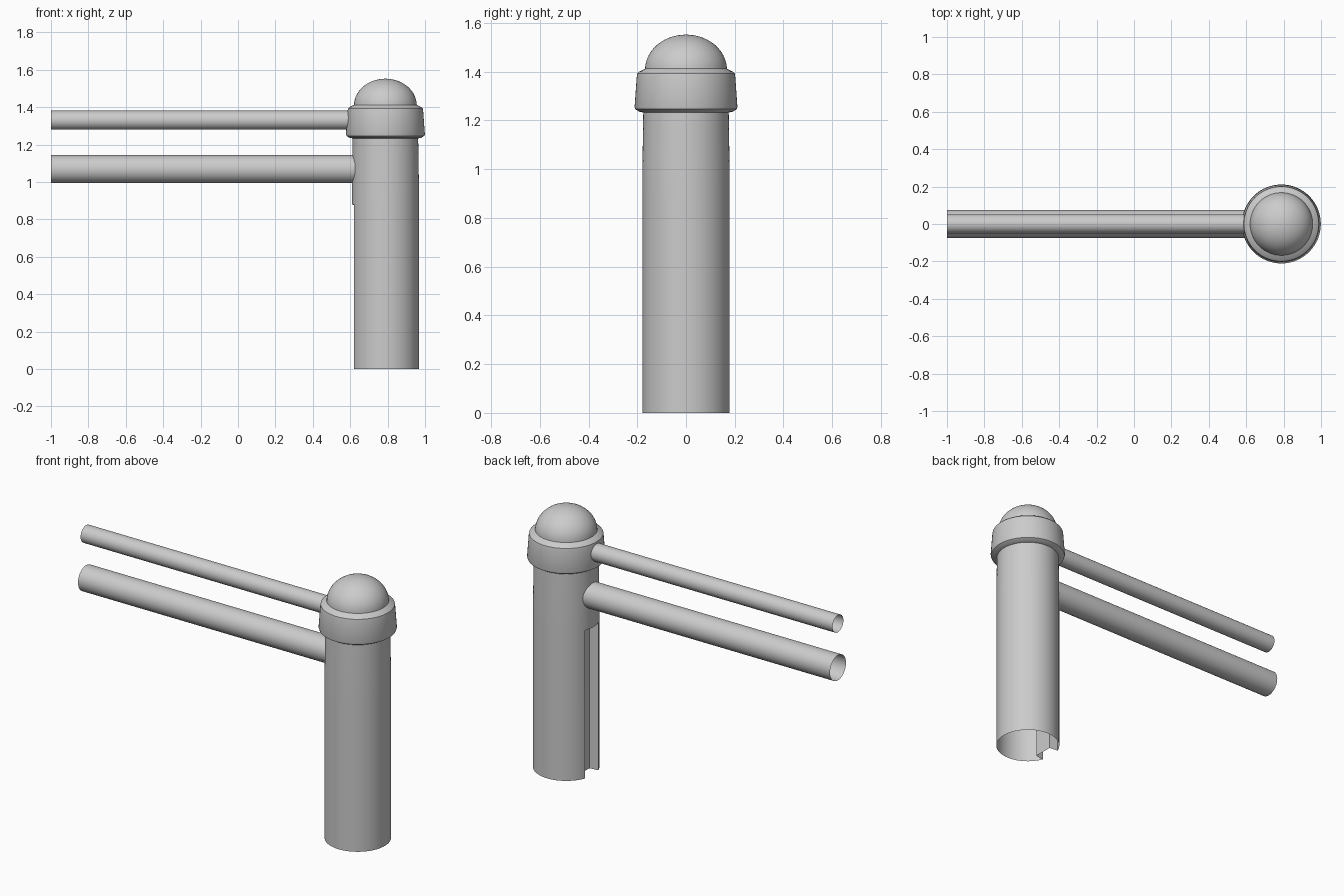
import bpy, bmesh
from math import sin, cos, pi, radians

cube = bpy.data.objects.get("Cube")
if cube:
    bpy.data.objects.remove(cube)

grey = bpy.data.materials.new("light grey")
grey.use_nodes = True
grey.diffuse_color = (0.6, 0.6, 0.6, 1)
grey.node_tree.nodes["Principled BSDF"].inputs["Base Color"].default_value = (0.6, 0.6, 0.6, 1)

POST_X = 0.788


def sheet(bm, rows):
    """Skin neighbouring rows of points with quads."""
    verts = [[bm.verts.new(p) for p in row] for row in rows]
    for a, b in zip(verts, verts[1:]):
        for i in range(len(a) - 1):
            bm.faces.new((a[i], a[i + 1], b[i + 1], b[i]))


def finish(name, bm):
    bmesh.ops.remove_doubles(bm, verts=bm.verts, dist=0.0001)
    bmesh.ops.dissolve_degenerate(bm, edges=bm.edges, dist=0.0001)
    bmesh.ops.recalc_face_normals(bm, faces=bm.faces)
    mesh = bpy.data.meshes.new(name)
    bm.to_mesh(mesh)
    bm.free()
    mesh.materials.append(grey)
    obj = bpy.data.objects.new(name, mesh)
    bpy.context.collection.objects.link(obj)
    bpy.ops.object.select_all(action="DESELECT")
    obj.select_set(True)
    bpy.context.view_layer.objects.active = obj
    bpy.ops.object.shade_smooth_by_angle(angle=radians(35))
    return obj


def arc(r, z, start, end, steps):
    """Horizontal arc around the post axis."""
    angles = [start + (end - start) * i / steps for i in range(steps + 1)]
    return [(POST_X + r * cos(a), r * sin(a), z) for a in angles]


# Post: open shell with a recessed channel on the rail side
R, TOP, SLOT_TOP, HALF = 0.179, 1.25, 0.88, radians(21)
levels = [(0, R), (SLOT_TOP, R), (1.0, R), (TOP, 0.175)]
bm = bmesh.new()
sheet(bm, [arc(r, z, HALF - pi, pi - HALF, 56) for z, r in levels])
sheet(bm, [arc(r, z, pi - HALF, pi + HALF, 8) for z, r in levels[1:]])

# Channel walls, floor and its sloping top
edge_x, edge_y = POST_X - R * cos(HALF), R * sin(HALF)
deep_x, deep_y = edge_x + 0.055, edge_y - 0.006
section = [(edge_x, edge_y), (deep_x, deep_y), (deep_x, -deep_y), (edge_x, -edge_y)]
drop = [0, 0.02, 0.02, 0]
sheet(bm, [[(x, y, 0) for x, y in section],
           [(x, y, SLOT_TOP - d) for (x, y), d in zip(section, drop)]])
lip = arc(R, SLOT_TOP, pi - HALF, pi + HALF, 8)
back = [(deep_x, deep_y * (1 - i / 4), SLOT_TOP - 0.02) for i in range(9)]
sheet(bm, [lip, back])
finish("post", bm)


# Turned parts: collar and dome
def lathe(name, profile):
    bm = bmesh.new()
    sheet(bm, [arc(r, z, -pi, pi, 64) for r, z in profile])
    return finish(name, bm)


lathe("collar", [(0.172, 1.232), (0.192, 1.236), (0.208, 1.246), (0.211, 1.256),
                 (0.202, 1.38), (0.2, 1.392), (0.192, 1.4), (0.164, 1.414)])
steps = 14
lathe("dome", [(0.168 * cos(i / steps * pi / 2), 1.408 + 0.144 * sin(i / steps * pi / 2))
               for i in range(steps + 1)])


# Rails: open-ended tubes running along x
def rail(name, r, z, end):
    bm = bmesh.new()
    ring = [2 * pi * i / 40 for i in range(41)]
    sheet(bm, [[(x, r * cos(a), z + r * sin(a)) for a in ring] for x in (-1, end)])
    return finish(name, bm)


rail("upper_rail", 0.051, 1.33, 0.61)
rail("lower_rail", 0.075, 1.068, 0.64)
